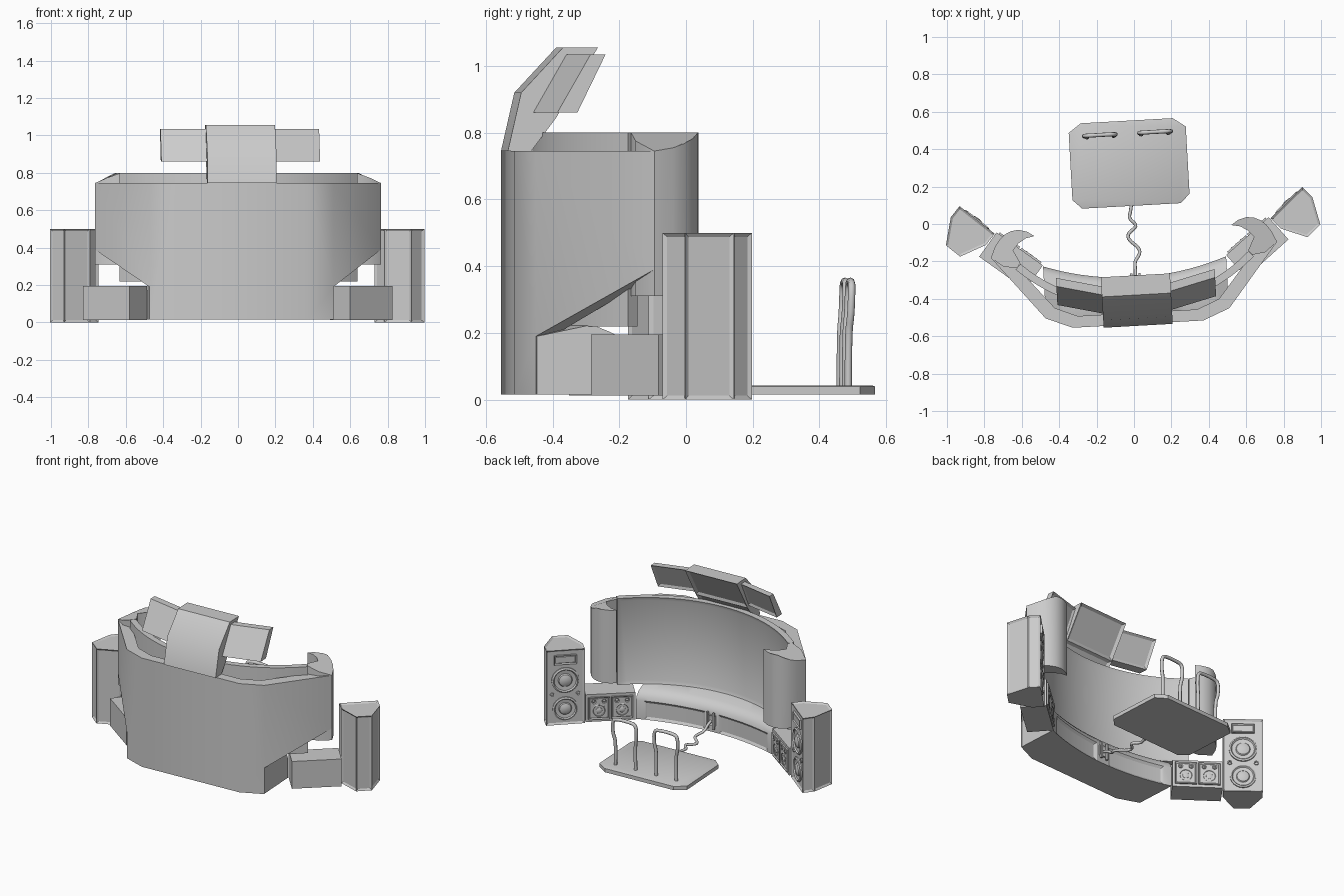
import bpy, bmesh, math
from mathutils import Matrix, Vector

if "Cube" in bpy.data.objects:
    bpy.data.objects.remove(bpy.data.objects["Cube"])

# The whole set is symmetric, then turned slightly about z
PLACE = Matrix.Translation((-.008, 0, 0)) @ Matrix.Rotation(math.radians(3.2), 4, 'Z')


def add(name, data):
    o = bpy.data.objects.new(name, data)
    bpy.context.collection.objects.link(o)
    o.matrix_world = PLACE
    return o


def loft(name, rings, pick=None, inset=(.012, -.006), region=False):
    """Closed solid through a list of rings, with optional inset faces."""
    bm = bmesh.new()
    vs = [[bm.verts.new(p) for p in r] for r in rings]
    n = len(vs[0])
    for a, b in zip(vs, vs[1:]):
        for i in range(n):
            j = (i + 1) % n
            bm.faces.new((a[i], a[j], b[j], b[i]))
    bm.faces.new(vs[0])
    bm.faces.new(vs[-1])
    bmesh.ops.remove_doubles(bm, verts=bm.verts, dist=1e-5)
    bmesh.ops.dissolve_degenerate(bm, edges=bm.edges, dist=1e-5)
    bmesh.ops.recalc_face_normals(bm, faces=bm.faces)
    bm.normal_update()
    if pick:
        faces = [f for f in bm.faces if pick(f)]
        if region:
            bmesh.ops.inset_region(bm, faces=faces, thickness=inset[0], depth=inset[1], use_even_offset=True)
        else:
            bmesh.ops.inset_individual(bm, faces=faces, thickness=inset[0], depth=inset[1], use_even_offset=True)
    me = bpy.data.meshes.new(name)
    bm.to_mesh(me)
    bm.free()
    return add(name, me)


def prism(name, pts, z0, z1, **kw):
    return loft(name, [[(x, y, z) for x, y in pts] for z in (z0, z1)], **kw)


def lathe(name, prof, M, seg=24):
    """Revolve (radius, height) points around the z axis of frame M."""
    rings = []
    for r, h in prof:
        rings.append([M @ Vector((r * math.cos(2 * math.pi * k / seg), r * math.sin(2 * math.pi * k / seg), h))
                      for k in range(seg)])
    return loft(name, rings)


def tube(name, pts, r):
    cu = bpy.data.curves.new(name, 'CURVE')
    cu.dimensions = '3D'
    cu.bevel_depth, cu.bevel_resolution = r, 2
    sp = cu.splines.new('NURBS')
    sp.points.add(len(pts) - 1)
    for p, q in zip(sp.points, pts):
        p.co = (*q, 1)
    sp.order_u, sp.use_endpoint_u, sp.resolution_u = 3, True, 4
    return add(name, cu)


def block(name, M, u0, u1, v0, v1, w0, w1, **kw):
    return loft(name, [[M @ Vector((u, v, w)) for u, v in ((u0, v0), (u1, v0), (u1, v1), (u0, v1))]
                       for w in (w0, w1)], **kw)


def frame(x, y, ang, s):
    """Frame on a cabinet front: u along the face, v up, w out of it; s mirrors."""
    c, k = math.cos(ang), math.sin(ang)
    M = Matrix(((c, 0, -k, x), (k, 0, c, y), (0, 1, 0, 0), (0, 0, 0, 1)))
    return Matrix.Scale(s, 4, (1, 0, 0)) @ M if s > 0 else Matrix.Diagonal((-1, 1, 1, 1)) @ M


def driver(name, M, u, v, w, r):
    prof = [(r, 0), (r, .1), (.88 * r, .16), (.8 * r, .06), (.52 * r, .03), (.46 * r, .12), (.25 * r, .2), (.05 * r, .22)]
    lathe(name, [(a, b if i == 0 else b * r) for i, (a, b) in enumerate(prof)], M @ Matrix.Translation((u, v, w)))


# Outer shell: faceted wall, wings cut away below
half = [((.7665, -.138), (.705, -.105), .39), ((.492, -.478), (.44, -.425), .19),
        ((.492, -.478), (.44, -.425), .015), ((.35, -.536), (.32, -.475), .015)]
stations = half + [((-o[0], o[1]), (-i[0], i[1]), z) for o, i, z in reversed(half)]
loft('cabinet_shell', [[(*o, z), (*o, .745), (*i, .745), (*i, z)] for o, i, z in stations])

# Curved screen
R, cy = .895, .475
rings = []
for k in range(25):
    a = math.asin(.61 / R) * (k / 12 - 1)
    rings.append([(r * math.sin(a), cy - r * math.cos(a), z) for r, z in
                  ((R, .22), (R, .8), (R + .04, .8), (R + .04, .22))])


def screen_front(f):
    c = f.calc_center_median()
    return f.normal.dot(Vector((-c.x, cy - c.y, 0)).normalized()) > .9


loft('screen', rings, pick=screen_front, inset=(.022, -.008), region=True)

# Console under the screen, rounded at the top front edge
rings = []
for k in range(21):
    x = .49 * (k / 10 - 1)
    yf = 1.17 - math.sqrt(1.455 ** 2 - x * x)
    yb = -.53 if abs(x) < .35 else -.53 + (abs(x) - .35) * .4
    ys = cy - math.sqrt((R + .03) ** 2 - x * x)
    rings.append([(x, y, z) for y, z in ((yf, .015), (yf, .14), (yf - .008, .165), (yf - .03, .19),
                                         (yf - .06, .205), (ys, .225), (yb, .19), (yb, .015))])


def console_panel(f):
    c = f.calc_center_median()
    return f.normal.y > .8 and c.z < .1 and .05 < abs(c.x) < .45


loft('console', rings, pick=console_panel, inset=(.016, -.01), region=True)

# Cable socket on the console and the cable to the platform
I = frame(0, -.286, 0, 1)
block('cable_socket', I, -.03, .03, .06, .13, 0, .012, pick=lambda f: f.normal.y > .9)
for s in (1, -1):
    block('socket_clip', I, s * .022 - .006, s * .022 + .006, .04, .15, .008, .022)
tube('cable', [(0, -.275, .09), (.002, -.24, .08), (.0, -.2, .05), (.03, -.165, .035), (.03, -.13, .03),
               (-.025, -.085, .03), (-.03, -.05, .03), (.03, -.01, .03), (-.02, .03, .03), (-.005, .07, .03),
               (0, .11, .028)], .009)

# Top visor: centre block and angled side blocks
prof = [(-.545, .745), (-.505, .92), (-.38, 1.055), (-.275, 1.055), (-.40, .845), (-.475, .745)]
under = lambda f: f.normal.y > .3 and f.normal.z < -.2
loft('visor_centre', [[(x, y, z) for y, z in prof] for x in (-.185, .185)], pick=under, inset=(.018, -.012))
for s in (1, -1):
    loft('visor_side', [[(s * x, y + d, z) for y, z in ((-.47, .86), (-.37, 1.035), (-.325, 1.035), (-.41, .86))]
                        for x, d in ((.18, 0), (.425, .06))], pick=under, inset=(.016, -.01))

# Curved hooks closing the shell ends
hook = [(.7665, -.138), (.74, -.08), (.715, -.045), (.685, -.018), (.65, -.002), (.61, .003), (.565, -.01), (.527, -.035),
        (.575, -.045), (.615, -.07), (.645, -.105), (.61, -.175), (.63, -.2), (.70, -.19)]
for s in (1, -1):
    top = [(s * x, y, .8 - .055 * min(1, max(0, (x - .65) / .11))) for x, y in hook]
    loft('end_hook', [[(s * x, y, .31) for x, y in hook], top])

# Loudspeakers: tall six-sided towers and low twin boxes
for s in (1, -1):
    M = frame(.7385, -.011, math.radians(41.3), s)
    tower = [(0, 0), (.239, 0), (.239, -.076), (.167, -.21), (.07, -.21), (0, -.076)]
    loft('tower_speaker', [[M @ Vector((u, z, w)) for u, w in tower] for z in (0, .5)],
         pick=lambda f: f.normal.z > -.5, inset=(.012, -.008))
    driver('tower_woofer', M, .12, .295, -.008, .085)
    driver('tower_woofer', M, .12, .105, -.008, .078)
    for u in (.04, .2):
        lathe('tower_port', [(.014, 0), (.014, .008), (.008, .008), (.006, .002)],
              M @ Matrix.Translation((u, .2, -.008)), 12)
    block('tower_horn', M, .05, .19, .405, .465, -.008, .006,
          pick=lambda f: abs(f.normal.z) < .1 and f.calc_area() > .006, inset=(.01, -.01))

    B = frame(.491, -.194, math.radians(38.7), s)
    block('twin_speaker', B, 0, .304, .012, .195, -.16, 0)
    for u in (.081, .223):
        block('twin_bezel', B, u - .066, u + .066, .03, .177, -.002, .01,
              pick=lambda f: f.calc_area() > .01, inset=(.01, -.008))
        driver('twin_driver', B, u, .088, .002, .042)
        for d in (-.032, .032):
            lathe('twin_tweeter', [(.014, 0), (.014, .008), (.009, .004), (.003, .01)],
                  B @ Matrix.Translation((u + d, .15, .002)), 12)

# Foot platform with clipped corners
plat = [(.3135, .145), (.3135, .505), (.246, .553), (-.246, .553), (-.3135, .505), (-.3135, .145), (-.264, .097), (.264, .097)]
prism('platform', plat, .015, .04, pick=lambda f: f.normal.z > .9, inset=(.008, .003))

# Two looped handles on the platform
loop = [(-.075, .475, .03), (-.07, .475, .2), (-.085, .482, .25), (-.085, .485, .345), (-.04, .485, .355), (.04, .485, .355),
        (.085, .485, .345), (.085, .482, .25), (.065, .475, .2), (.07, .475, .03)]
for s in (1, -1):
    tube('handle_loop', [(s * (x + .148), y, z) for x, y, z in loop], .011)

bpy.ops.object.select_all(action='DESELECT')
for o in bpy.context.collection.objects:
    if o.type == 'MESH':
        o.select_set(True)
        bpy.context.view_layer.objects.active = o
bpy.ops.object.shade_smooth_by_angle(angle=math.radians(30))
